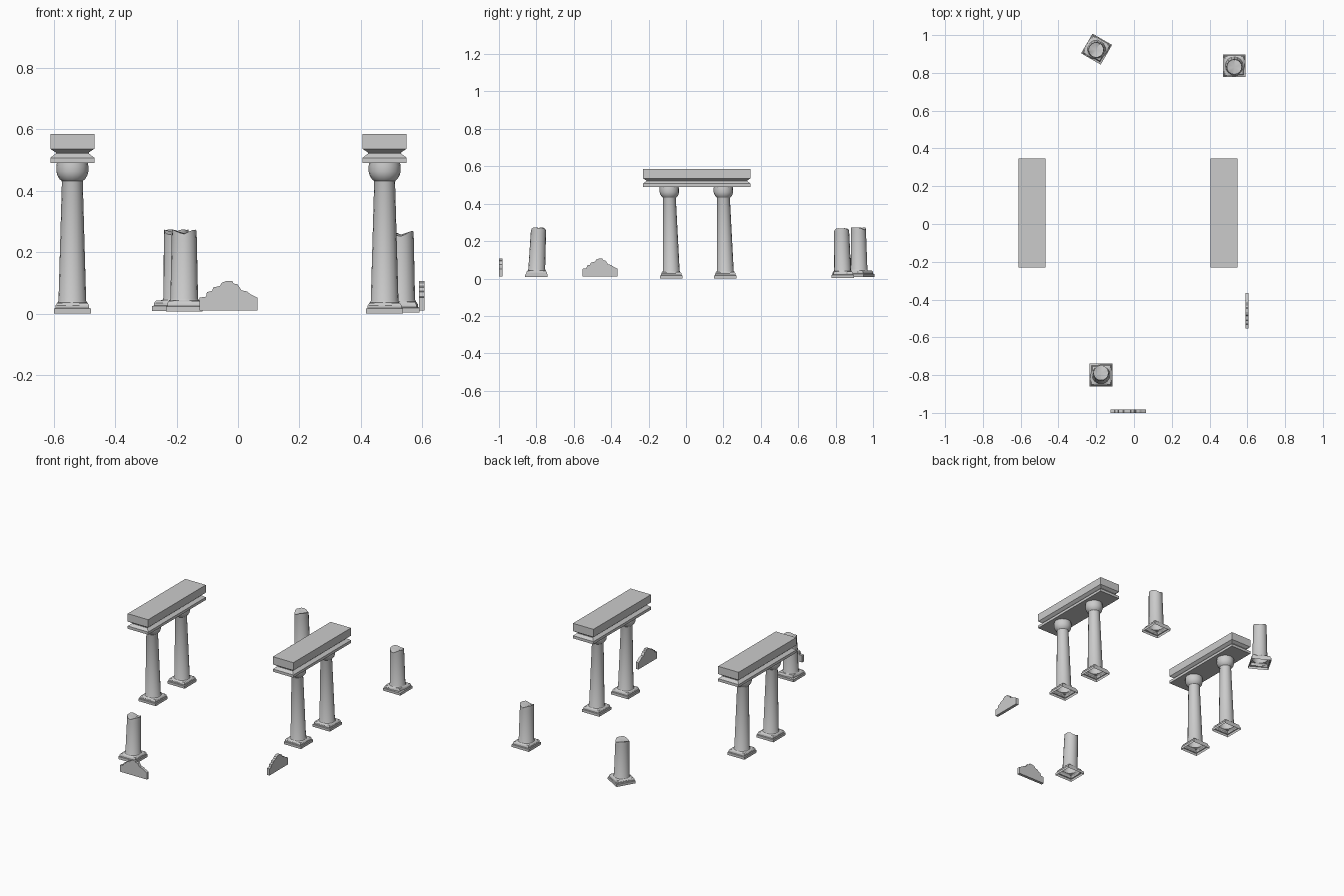
import bpy, bmesh
from math import sin, cos, pi, radians, sqrt
from mathutils import Matrix

cube = bpy.data.objects.get("Cube")
if cube:
    bpy.data.objects.remove(cube, do_unlink=True)

stone = bpy.data.materials.new("grey_stone")
stone.use_nodes = True
GREY = (0.6, 0.6, 0.6, 1)
stone.diffuse_color = GREY
stone.node_tree.nodes["Principled BSDF"].inputs["Base Color"].default_value = GREY

SIDES = 16


def finish(name, bm, smooth=False):
    bmesh.ops.recalc_face_normals(bm, faces=bm.faces)
    mesh = bpy.data.meshes.new(name)
    bm.to_mesh(mesh)
    bm.free()
    obj = bpy.data.objects.new(name, mesh)
    bpy.context.collection.objects.link(obj)
    mesh.materials.append(stone)
    if smooth:
        bpy.ops.object.select_all(action='DESELECT')
        obj.select_set(True)
        bpy.context.view_layer.objects.active = obj
        bpy.ops.object.shade_smooth_by_angle(angle=radians(32))
    return obj


def bridge(bm, rings):
    for a, b in zip(rings, rings[1:]):
        n = len(a)
        for i in range(n):
            j = (i + 1) % n
            bm.faces.new((a[i], a[j], b[j], b[i]))


def ring(bm, radius, z, lean, square=False, jag=None, chip=False):
    """One cross-section: round, or square with its corners on the diagonals."""
    verts = []
    for k in range(SIDES):
        a = 2 * pi * k / SIDES
        r = radius / max(abs(cos(a)), abs(sin(a))) if square else radius
        if chip and k in (13, 14, 15):
            r *= 0.9
        dz = -jag[k] if jag else 0
        verts.append(bm.verts.new((r * cos(a), r * sin(a) + lean * z, z + dz)))
    return verts


# Square stepped base (open below), then the shaft and the flared capital
BASE = [(0.06, 0), (0.06, 0.016), (0.055, 0.018), (0.055, 0.026), (0.05, 0.034)]
FOOT = [(0.048, 0.036), (0.045, 0.042)]
CAPITAL = [(0.034, 0.428), (0.035, 0.432), (0.042, 0.438), (0.049, 0.45),
           (0.052, 0.462), (0.052, 0.48), (0.05, 0.492)]
# Depth of the broken rim around the shaft
JAG = [0.002, 0, 0.004, 0.01, 0.014, 0.006, 0.001, 0,
       0.003, 0.001, 0.006, 0.015, 0.017, 0.01, 0.002, 0]


def column(name, x, y, z=0, turn=0, lean=0, broken=False):
    bm = bmesh.new()
    rings = [ring(bm, r, h, lean, square=True, chip=broken and i > 1)
             for i, (r, h) in enumerate(BASE)]
    rings += [ring(bm, r, h, lean) for r, h in FOOT]
    if broken:
        top = 0.266
        rings.append(ring(bm, 0.041, top - 0.03, lean))
        rings.append(ring(bm, 0.04, top, lean, jag=JAG))
        bridge(bm, rings)
        # rough broken surface
        hub = bm.verts.new((0, lean * top, top - 0.012))
        rim = rings[-1]
        for i in range(SIDES):
            bm.faces.new((rim[i], rim[(i + 1) % SIDES], hub))
    else:
        rings += [ring(bm, r, h, lean) for r, h in CAPITAL]
        bridge(bm, rings)
        bm.faces.new(rings[-1])
    obj = finish(name, bm, smooth=True)
    obj.matrix_world = Matrix.Translation((x, y, z)) @ Matrix.Rotation(radians(turn), 4, 'Z')


# Lintel: block on a waisted moulding
LINTEL = [(0, 0.49), (0, 0.507), (0.018, 0.521), (0.018, 0.524), (0, 0.536), (0, 0.585)]


def lintel(name, x, y):
    bm = bmesh.new()
    rings = []
    for inset, z in LINTEL:
        hx, hy = 0.0715 - inset, 0.288 - inset
        rings.append([bm.verts.new((x + sx * hx, y + sy * hy, z))
                      for sx, sy in ((-1, -1), (1, -1), (1, 1), (-1, 1))])
    bridge(bm, rings)
    bm.faces.new(rings[0])
    bm.faces.new(rings[-1])
    finish(name, bm)


# Fallen wall piece with a ragged stepped top
OUTLINE = [(-0.094, 0), (-0.094, 0.042), (-0.073, 0.045), (-0.07, 0.06), (-0.053, 0.064),
           (-0.05, 0.075), (-0.028, 0.08), (-0.022, 0.09), (-0.008, 0.096), (0.012, 0.096),
           (0.016, 0.088), (0.03, 0.085), (0.042, 0.066), (0.06, 0.062), (0.07, 0.054),
           (0.094, 0.042), (0.094, 0)]


def wall_piece(name, x, y, turn):
    bm = bmesh.new()
    rings = [[bm.verts.new((u, d, v)) for u, v in OUTLINE] for d in (-0.009, 0.009)]
    bridge(bm, rings)
    for r in rings:
        bm.faces.new(r)
    obj = finish(name, bm)
    obj.matrix_world = Matrix.Translation((x, y, 0.01)) @ Matrix.Rotation(radians(turn), 4, 'Z')


# Two standing gateways
for side, x in (("right", -0.539), ("left", 0.477)):
    lintel(side + "_lintel", x, 0.058)
    for place, y in (("front", -0.078), ("back", 0.211)):
        column(f"{side}_{place}_column", x, y, lean=-0.024)

# Broken columns
column("front_broken_column", -0.175, -0.8, 0.007, 180, -0.045, True)
column("back_right_broken_column", -0.198, 0.926, 0.008, -30, -0.02, True)
column("back_left_broken_column", 0.531, 0.838, 0.003, 0, -0.025, True)

# Wall pieces
wall_piece("front_wall_piece", -0.031, -0.991, 0)
wall_piece("left_wall_piece", 0.598, -0.459, 90)
